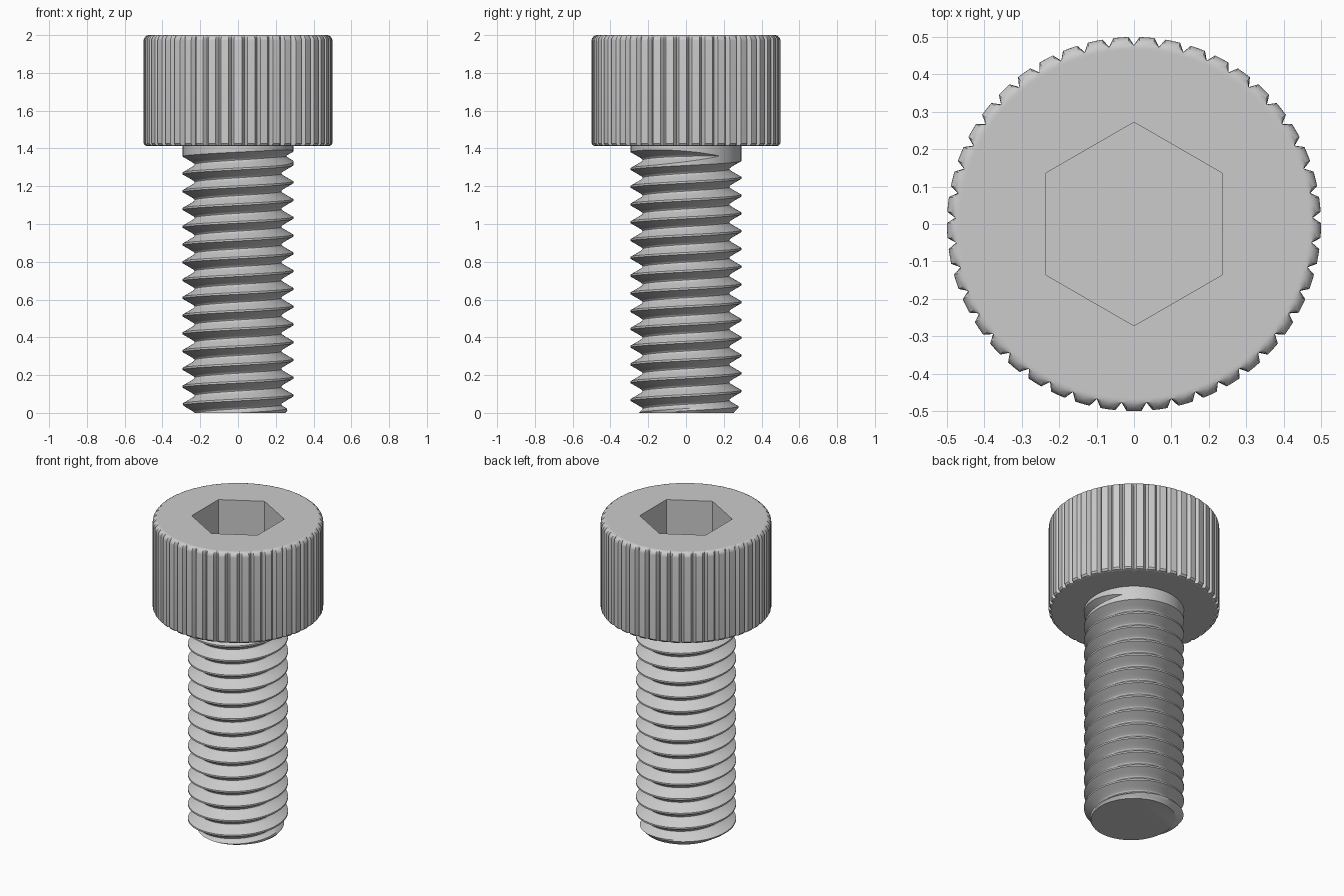
import bpy, bmesh
from math import sin, cos, pi, radians

if "Cube" in bpy.data.objects:
    bpy.data.objects.remove(bpy.data.objects["Cube"])


def finish(bm, name, angle):
    bmesh.ops.remove_doubles(bm, verts=bm.verts[:], dist=1e-5)
    bmesh.ops.recalc_face_normals(bm, faces=bm.faces[:])
    mesh = bpy.data.meshes.new(name)
    bm.to_mesh(mesh)
    bm.free()
    obj = bpy.data.objects.new(name, mesh)
    bpy.context.collection.objects.link(obj)
    bpy.ops.object.select_all(action='DESELECT')
    obj.select_set(True)
    bpy.context.view_layer.objects.active = obj
    bpy.ops.object.shade_smooth_by_angle(angle=radians(angle))
    return obj


def polar(bm, r, a, z):
    return bm.verts.new((r * cos(a), r * sin(a), z))


def bridge(bm, a, b):
    n = len(a)
    for i in range(n):
        j = (i + 1) % n
        bm.faces.new((a[i], a[j], b[j], b[i]))


# Knurled head: rounded profile, with V grooves limiting the radius
GROOVES, HEAD_Z = 45, 1.412
columns = []
for k in range(GROOVES):
    base = 90 + k * 360 / GROOVES
    for offset, limit in ((-1.7, 0.5), (0, 0.478), (1.7, 0.5), (4, 0.5)):
        columns.append((radians(base + offset), limit))
profile = [(0.478, HEAD_Z), (0.492, HEAD_Z + 0.004), (0.5, HEAD_Z + 0.015)]
profile += [(0.47 + 0.03 * cos(radians(a)), 1.97 + 0.03 * sin(radians(a)))
            for a in range(0, 91, 15)] + [(0.465, 2.0)]
bm = bmesh.new()
rings = [[polar(bm, min(r, lim), a, z) for a, lim in columns] for r, z in profile]
for lower, upper in zip(rings, rings[1:]):
    bridge(bm, lower, upper)
bm.faces.new(rings[0])

# Hexagonal socket
hex_top, hex_floor = [[polar(bm, 0.272, radians(90 + 60 * i), z) for i in range(6)]
                      for z in (2.0, 1.70)]
bridge(bm, hex_top, hex_floor)
bm.faces.new(hex_floor)
rim = [bm.edges.get((loop[i], loop[i - 1]))
       for loop in (rings[-1], hex_top) for i in range(len(loop))]
bmesh.ops.triangle_fill(bm, edges=rim, use_beauty=True, normal=(0, 0, 1))
finish(bm, "knurled_head", 30)

# Threaded shank: one helical groove strip, joined turn to turn by the crest
STEPS, PITCH, CREST = 96, 0.0941, 0.293
START, END, FADE = -1.5, 14.1, 13.85
half = [(0.042, CREST), (0.034, 0.279), (0.022, 0.258), (0.010, 0.238), (0.005, 0.232)]
groove = [(-z, r) for z, r in half] + [(0, 0.23)] + [(z, r) for z, r in reversed(half)]
bm = bmesh.new()
count = round((END - START) * STEPS)
strip, top = [], []
for j in range(count + 1):
    turn = START + (END - START) * j / count
    angle = 2 * pi * (START + j / STEPS)
    u = max(0, (turn - FADE) / (END - FADE))      # run-out below the head
    depth = max(0, 1 - u * u)
    centre = 0.045 + PITCH * turn - 0.012 * u * u
    section = []
    for dz, r in groove:
        z = centre + dz * depth
        r = CREST - (CREST - r) * depth
        section.append(polar(bm, min(r, 0.25 + max(z, 0)), angle, z))
    strip.append(section)
    top.append(polar(bm, CREST, angle, 1.5))
for j in range(count):
    a, b = strip[j], strip[j + 1]
    for p in range(len(groove) - 1):
        bm.faces.new((a[p], b[p], b[p + 1], a[p + 1]))
    if j + 1 + STEPS <= count:
        bm.faces.new((a[-1], b[-1], strip[j + 1 + STEPS][0], strip[j + STEPS][0]))
    else:
        bm.faces.new((a[-1], b[-1], top[j + 1], top[j]))
bmesh.ops.delete(bm, geom=[v for v in bm.verts if not v.link_faces], context='VERTS')
bmesh.ops.remove_doubles(bm, verts=bm.verts[:], dist=1e-5)

# Flat end of the shank
cut = bmesh.ops.bisect_plane(bm, geom=bm.verts[:] + bm.edges[:] + bm.faces[:],
                             plane_co=(0, 0, 0), plane_no=(0, 0, 1), clear_inner=True)
end_edges = [e for e in cut['geom_cut'] if isinstance(e, bmesh.types.BMEdge)]
bmesh.ops.triangle_fill(bm, edges=end_edges, use_beauty=True, normal=(0, 0, -1))
finish(bm, "threaded_shank", 35)
